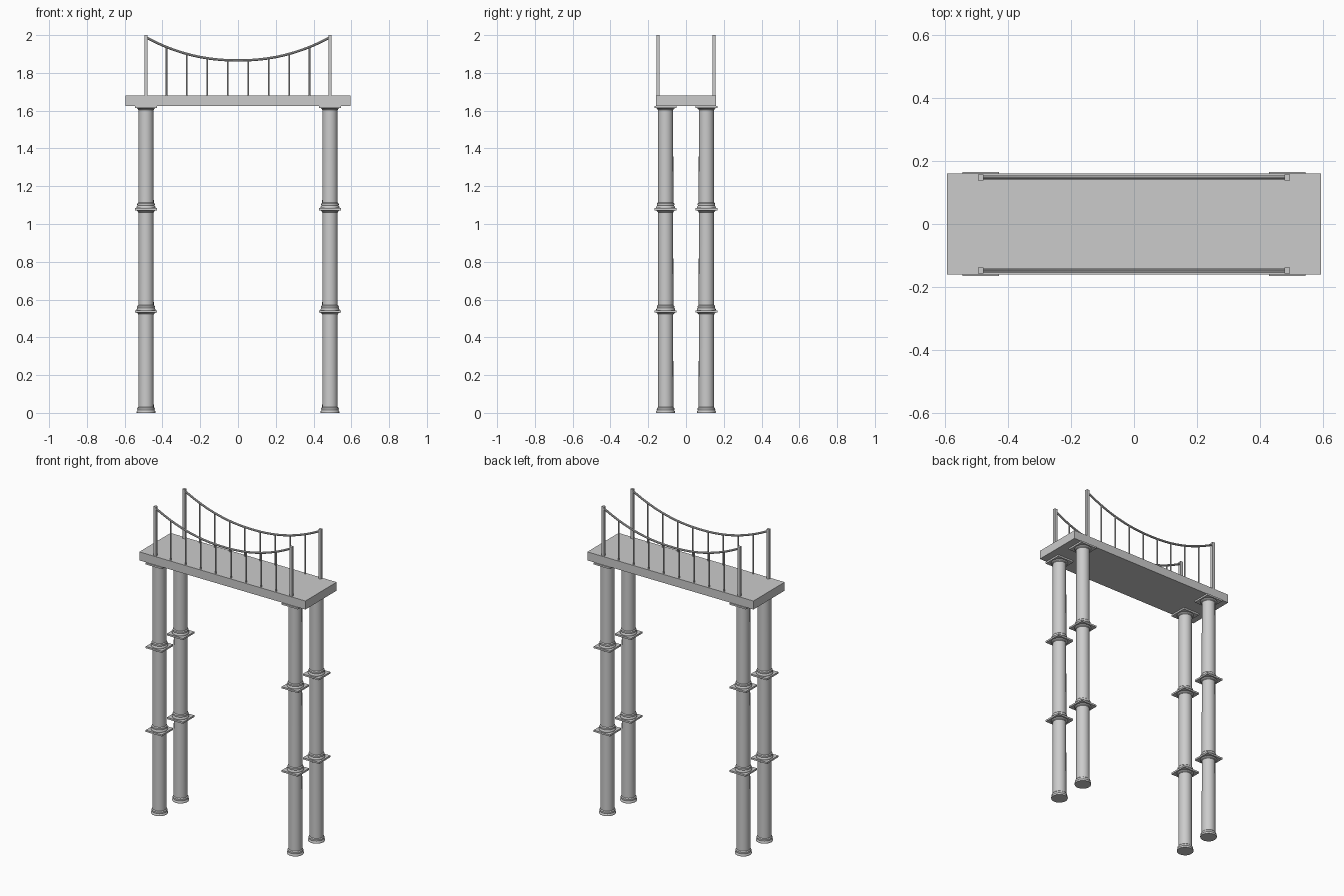
import bpy, bmesh, math
from mathutils import Vector

if "Cube" in bpy.data.objects:
    bpy.data.objects.remove(bpy.data.objects["Cube"])

PX, PY = 0.487, 0.108      # column centres
RY = 0.148                 # railing line
SEG = 0.5417               # height of one stacked column


def finish(name, bm, smooth=False):
    bmesh.ops.recalc_face_normals(bm, faces=bm.faces)
    me = bpy.data.meshes.new(name)
    bm.to_mesh(me)
    bm.free()
    ob = bpy.data.objects.new(name, me)
    bpy.context.collection.objects.link(ob)
    if smooth:
        bpy.ops.object.select_all(action='DESELECT')
        ob.select_set(True)
        bpy.context.view_layer.objects.active = ob
        bpy.ops.object.shade_smooth_by_angle(angle=math.radians(35))
    return ob


def add_box(bm, c, s):
    vs = bmesh.ops.create_cube(bm, size=1)['verts']
    bmesh.ops.scale(bm, vec=s, verts=vs)
    bmesh.ops.translate(bm, vec=c, verts=vs)


def add_lathe(bm, c, profile, n=20):
    rings = []
    for r, z in profile:
        rings.append([bm.verts.new((c[0] + r * math.cos(2 * math.pi * i / n),
                                    c[1] + r * math.sin(2 * math.pi * i / n),
                                    c[2] + z)) for i in range(n)])
    for a, b in zip(rings, rings[1:]):
        for i in range(n):
            bm.faces.new((a[i], a[(i + 1) % n], b[(i + 1) % n], b[i]))
    bm.faces.new(rings[0])
    bm.faces.new(rings[-1])


# Deck slab
bm = bmesh.new()
add_box(bm, (0, 0, 1.6525), (1.19, 0.32, 0.055))
finish("deck", bm)

# Four pillars, each three stacked columns with round base and square cap plate
profile = [(0.049, 0), (0.050, 0.006), (0.048, 0.011), (0.045, 0.014),
           (0.047, 0.019), (0.046, 0.025), (0.041, 0.030), (0.040, SEG - 0.022),
           (0.043, SEG - 0.020), (0.043, SEG - 0.017), (0.050, SEG - 0.011)]
for sx, side in ((-1, "left"), (1, "right")):
    for sy, end in ((-1, "front"), (1, "back")):
        shafts, plates = bmesh.new(), bmesh.new()
        for k in range(3):
            c = (sx * PX, sy * PY, k * SEG)
            add_lathe(shafts, c, profile)
            add_box(plates, (c[0], c[1], (k + 1) * SEG - 0.0055), (0.116, 0.116, 0.011))
        finish(f"{end}_{side}_pillar", shafts, True)
        finish(f"{end}_{side}_cap_plates", plates)


# Railings: end posts, sagging cable, hangers
def sag(x):
    return 1.866 + 0.122 * (abs(x) / PX) ** 2.15


for sy, end in ((-1, "front"), (1, "back")):
    bm = bmesh.new()
    for sx in (-1, 1):
        add_box(bm, (sx * PX, sy * RY, 1.84), (0.018, 0.018, 0.32))
    finish(f"{end}_railing_posts", bm)

    bm = bmesh.new()
    for i in range(1, 9):
        x = -PX + i * 2 * PX / 9
        add_lathe(bm, (x, sy * RY, 1.675), [(0.0045, 0), (0.0045, sag(x) - 1.675)], 10)
    finish(f"{end}_railing_hangers", bm, True)

    bm = bmesh.new()
    n, m, rings = 32, 10, []
    for i in range(n + 1):
        x = -PX + 2 * PX * i / n
        t = Vector((0.002, 0, sag(x + 0.001) - sag(x - 0.001))).normalized()
        up = Vector((-t.z, 0, t.x))
        p = Vector((x, sy * RY, sag(x)))
        rings.append([bm.verts.new(p + 0.0065 * (up * math.cos(a) + Vector((0, 1, 0)) * math.sin(a)))
                      for a in (2 * math.pi * j / m for j in range(m))])
    for a, b in zip(rings, rings[1:]):
        for j in range(m):
            bm.faces.new((a[j], a[(j + 1) % m], b[(j + 1) % m], b[j]))
    bm.faces.new(rings[0])
    bm.faces.new(rings[-1])
    finish(f"{end}_railing_cable", bm, True)
